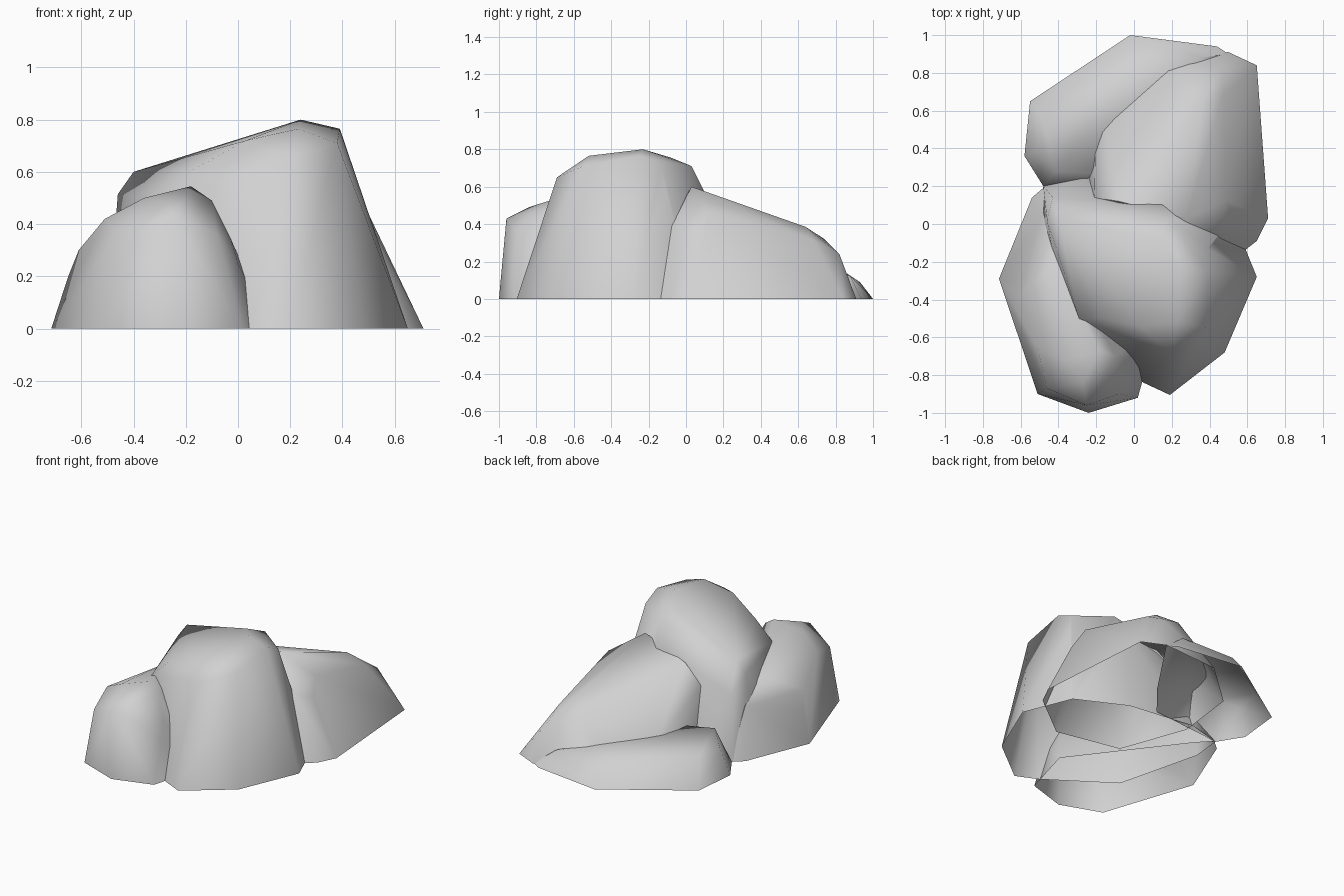
import bpy
import bmesh
import math

default_cube = bpy.data.objects.get("Cube")
if default_cube:
    bpy.data.objects.remove(default_cube, do_unlink=True)


def make_material(name, colour):
    material = bpy.data.materials.new(name)
    material.use_nodes = True
    material.diffuse_color = colour
    material.node_tree.nodes["Principled BSDF"].inputs["Base Color"].default_value = colour
    return material


stone_grey = make_material("stone_grey", (.64, .64, .64, 1))


def make_rock(name, footprint, crown):
    """Wrap a faceted boulder around its ground outline and upper corners, open below."""
    mesh = bpy.data.meshes.new(name)
    bm = bmesh.new()
    for x, y in footprint:
        bm.verts.new((x, y, 0))
    for corner in crown:
        bm.verts.new(corner)
    hull = bmesh.ops.convex_hull(bm, input=bm.verts[:], use_existing_faces=False)

    # Drop corners swallowed by the hull
    unused = {v for v in hull["geom_interior"] + hull["geom_unused"]
              if isinstance(v, bmesh.types.BMVert) and v.is_valid}
    bmesh.ops.delete(bm, geom=list(unused), context="VERTS")
    bmesh.ops.recalc_face_normals(bm, faces=bm.faces[:])

    # Leave the underside open
    underside = [f for f in bm.faces if all(abs(v.co.z) < .001 for v in f.verts)]
    bmesh.ops.delete(bm, geom=underside, context="FACES")
    bm.to_mesh(mesh)
    bm.free()

    mesh.materials.append(stone_grey)
    rock = bpy.data.objects.new(name, mesh)
    bpy.context.collection.objects.link(rock)
    bpy.ops.object.select_all(action="DESELECT")
    bpy.context.view_layer.objects.active = rock
    rock.select_set(True)
    bpy.ops.object.shade_smooth_by_angle(angle=math.radians(60))
    return rock


# Tall central boulder with a sloping top
make_rock(
    "central_boulder",
    footprint=[(.65, -.28), (.48, -.68), (.19, -.905), (.05, -.84), (-.36, -.56),
               (-.5, 0), (-.48, .2), (-.25, .26), (.2, .2), (.52, .04)],
    crown=[(.2, -.69, .65), (.38, -.55, .71), (.23, -.52, .765), (.39, -.25, .765),
           (.24, -.23, .8), (.03, -.54, .72), (-.17, -.5, .61), (-.29, -.5, .495),
           (-.4, .03, .6), (-.46, .02, .515), (.12, -.08, .755), (.18, .03, .71),
           (.39, -.13, .71), (.42, -.1, .56), (.15, .1, .57), (-.43, .14, .42)],
)

# Wedge boulder falling away towards the back
make_rock(
    "rear_wedge_boulder",
    footprint=[(.71, .03), (.65, -.09), (.34, -.33), (-.09, -.24), (.65, .84),
               (.5, .91), (.1, .88), (-.2, .61), (-.25, .2)],
    crown=[(.28, .03, .6), (.49, .125, .46), (.36, .64, .385), (.47, .68, .315),
           (.27, .74, .32), (.46, .82, .24), (-.08, .12, .53), (-.21, .14, .42),
           (.53, .04, .36), (.46, -.07, .4), (.36, .01, .52),
           (-.16, .53, .18), (.14, .77, .17)],
)

# Low flat boulder at the back
make_rock(
    "low_rear_boulder",
    footprint=[(-.02, 1), (-.55, .65), (-.58, .36), (-.48, .2), (.03, .25),
               (.21, .47), (.44, .94), (.5, .9)],
    crown=[(-.49, .56, .18), (-.52, .38, .17), (-.41, .28, .24), (-.2, .3, .21),
           (-.14, .58, .185), (.15, .8, .165), (0, .84, .15), (.35, .88, .12),
           (0, .93, .09)],
)

# Upright boulder at the front
make_rock(
    "front_boulder",
    footprint=[(-.715, -.29), (-.51, -.9), (-.24, -1), (.02, -.92), (.05, -.8),
               (.12, -.56), (-.07, -.31), (-.38, .1), (-.47, .2), (-.54, .14)],
    crown=[(-.65, -.32, .2), (-.61, -.38, .3), (-.51, -.66, .42), (-.36, -.72, .5),
           (-.18, -.67, .545), (-.25, -.96, .43), (-.27, -.84, .49), (-.1, -.7, .49),
           (-.03, -.75, .35), (0, -.82, .25), (-.46, -.87, .36), (-.48, .06, .32),
           (-.41, -.2, .42), (-.08, -.9, .36)],
)
